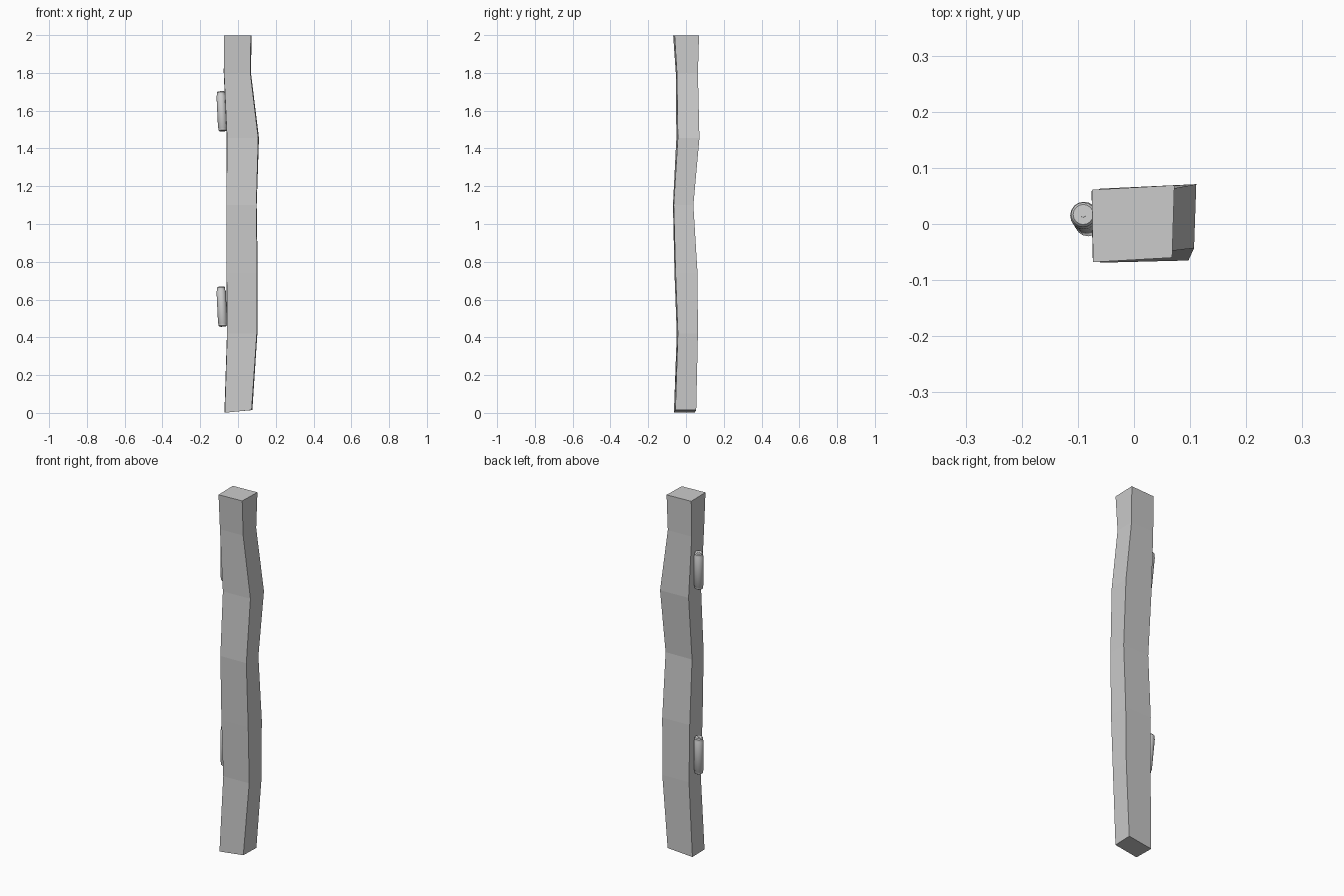
import bpy, bmesh, math
from mathutils import Matrix, Vector

if "Cube" in bpy.data.objects:
    bpy.data.objects.remove(bpy.data.objects["Cube"])


def make_object(name, bm):
    bmesh.ops.recalc_face_normals(bm, faces=bm.faces)
    mesh = bpy.data.meshes.new(name)
    bm.to_mesh(mesh)
    bm.free()
    obj = bpy.data.objects.new(name, mesh)
    bpy.context.collection.objects.link(obj)
    return obj


def loft(bm, rings):
    """Skin a list of closed rings of points and cap both ends."""
    rings = [[bm.verts.new(p) for p in ring] for ring in rings]
    for a, b in zip(rings, rings[1:]):
        n = len(a)
        for i in range(n):
            j = (i + 1) % n
            bm.faces.new((a[i], a[j], b[j], b[i]))
    bm.faces.new(rings[0][::-1])
    bm.faces.new(rings[-1])


# Crooked wooden post: z, left x, right x, front y, back y, skew
SECTIONS = [
    (0.008, -0.070, 0.074, -0.060, 0.050, 0.004),
    (0.42, -0.057, 0.101, -0.046, 0.060, 0.003),
    (0.74, -0.060, 0.103, -0.058, 0.058, 0.003),
    (1.10, -0.061, 0.098, -0.067, 0.037, 0.002),
    (1.455, -0.058, 0.109, -0.047, 0.067, 0.004),
    (1.80, -0.074, 0.067, -0.051, 0.060, 0.003),
    (1.999, -0.073, 0.070, -0.064, 0.065, 0.004),
]
rings = []
for z, x0, x1, y0, y1, s in SECTIONS:
    tilt = 0.007 if z < 0.1 else 0.0
    rings.append([(x0, y0 - s, z - tilt), (x1 - s / 2, y0 + s, z + tilt),
                  (x1 + s / 2, y1 + s, z + tilt), (x0 - s / 2, y1 - s, z - tilt)])
bm = bmesh.new()
loft(bm, rings)
make_object("post", bm)

# Hinge barrels: radius and height along a slightly tilted axis
PROFILE = [(0.017, -0.106), (0.022, -0.102), (0.022, -0.090), (0.0245, -0.086),
           (0.0245, 0.082), (0.022, 0.086), (0.022, 0.100), (0.018, 0.105)]
PIN = [(0.005, 0.100), (0.005, 0.107)]
SIDES = 16


def lathe(bm, profile):
    loft(bm, [[(r * math.cos(2 * math.pi * i / SIDES),
                r * math.sin(2 * math.pi * i / SIDES), z) for i in range(SIDES)]
              for r, z in profile])


axis = Vector((-0.010, 0.016, 0.21))
turn = Vector((0, 0, 1)).rotation_difference(axis).to_matrix().to_4x4()
for name, z in (("lower_hinge_pin", 0.563), ("upper_hinge_pin", 1.597)):
    bm = bmesh.new()
    lathe(bm, PROFILE)
    lathe(bm, PIN)
    bm.transform(Matrix.Translation((-0.0855, 0.009, z)) @ turn)
    obj = make_object(name, bm)
    bpy.context.view_layer.objects.active = obj
    bpy.ops.object.select_all(action='DESELECT')
    obj.select_set(True)
    bpy.ops.object.shade_smooth_by_angle(angle=math.radians(35))
